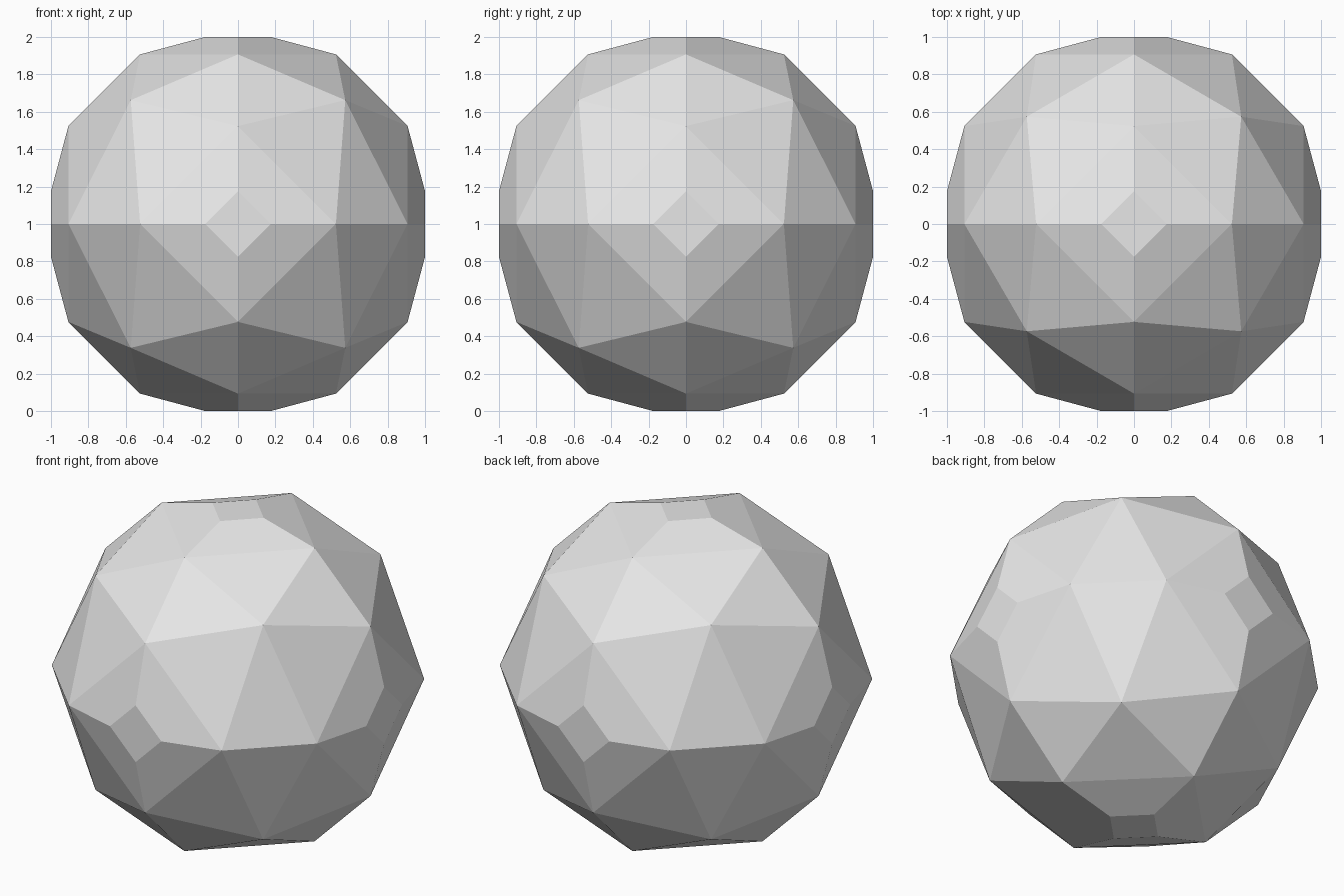
import bpy
import bmesh
from math import radians, sin, cos
from mathutils import Vector, Matrix

cube = bpy.data.objects.get("Cube")
if cube:
    bpy.data.objects.remove(cube, do_unlink=True)

RADIUS = 1.047   # ball radius before the six poles are trimmed
ROWS = 3         # divisions along each octant edge

mat = bpy.data.materials.new("plain grey")
mat.use_nodes = True
grey = (0.8, 0.8, 0.8, 1)
mat.diffuse_color = grey
mat.node_tree.nodes["Principled BSDF"].inputs["Base Color"].default_value = grey

# One octant: rows of points from the top pole down to the equator
bm = bmesh.new()
rows = []
for i in range(ROWS + 1):
    a = radians(90 * i / ROWS)
    start = Vector((sin(a), 0, cos(a)))
    end = Vector((0, sin(a), cos(a)))
    rows.append([bm.verts.new(RADIUS * (start.slerp(end, j / i) if i else start))
                 for j in range(i + 1)])
for i in range(ROWS):
    up, low = rows[i], rows[i + 1]
    for j in range(i + 1):
        bm.faces.new((up[j], low[j], low[j + 1]))
        if j < i:
            bm.faces.new((up[j], low[j + 1], up[j + 1]))

# Mirror the octant into a whole ball
for axis in "XYZ":
    bmesh.ops.mirror(bm, geom=bm.verts[:] + bm.edges[:] + bm.faces[:],
                     matrix=Matrix(), merge_dist=0.001, axis=axis)
bmesh.ops.remove_doubles(bm, verts=bm.verts[:], dist=0.001)

# Trim each pole flat, leaving a small diamond facet
for k in range(3):
    for side in (-1, 1):
        normal = Vector((0, 0, 0))
        normal[k] = side
        bmesh.ops.bisect_plane(bm, geom=bm.verts[:] + bm.edges[:] + bm.faces[:],
                               plane_co=normal, plane_no=normal, clear_outer=True)
        bmesh.ops.holes_fill(bm, edges=[e for e in bm.edges if e.is_boundary], sides=0)
bmesh.ops.recalc_face_normals(bm, faces=bm.faces[:])

mesh = bpy.data.meshes.new("faceted_ball")
bm.to_mesh(mesh)
bm.free()
mesh.materials.append(mat)
ball = bpy.data.objects.new("faceted_ball", mesh)
ball.location.z = 1
bpy.context.collection.objects.link(ball)
